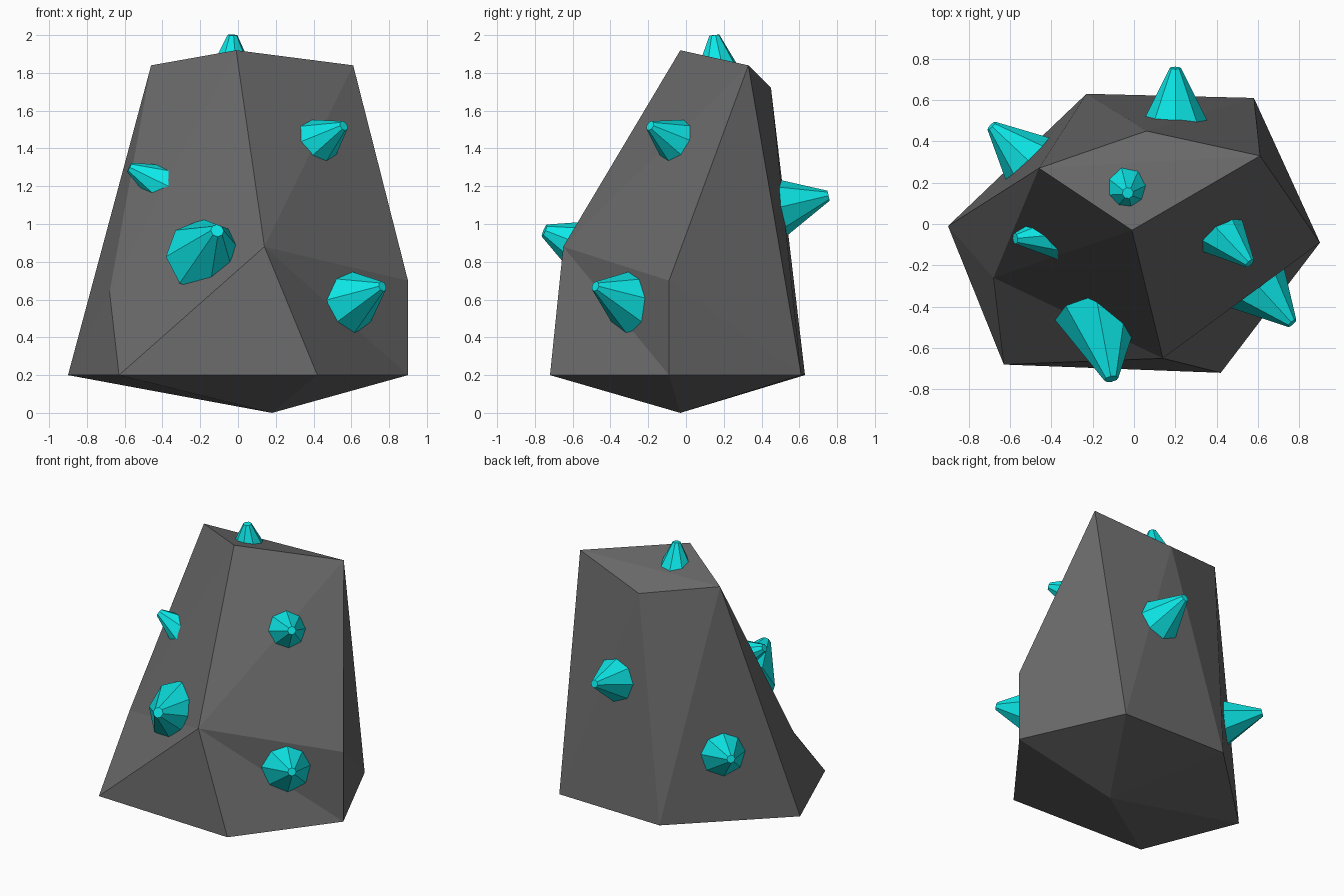
import bpy, bmesh
from mathutils import Vector

old = bpy.data.objects.get("Cube")
if old:
    bpy.data.objects.remove(old, do_unlink=True)


def make_material(name, colour):
    mat = bpy.data.materials.new(name)
    mat.use_nodes = True
    mat.diffuse_color = colour
    mat.node_tree.nodes["Principled BSDF"].inputs["Base Color"].default_value = colour
    return mat


def finish(bm, name, mat):
    bmesh.ops.recalc_face_normals(bm, faces=bm.faces)
    mesh = bpy.data.meshes.new(name)
    bm.to_mesh(mesh)
    bm.free()
    mesh.materials.append(mat)
    obj = bpy.data.objects.new(name, mesh)
    bpy.context.collection.objects.link(obj)
    return obj


stone = make_material("dark grey stone", (0.14, 0.14, 0.14, 1))
crystal = make_material("cyan crystal", (0.004, 0.8, 0.8, 1))

# Boulder corners: top (T), middle (M), rim (R) and the point underneath
corners = {
    "T_front": (-0.01, -0.03, 1.92), "T_right": (0.61, 0.33, 1.84),
    "T_back": (0.06, 0.45, 1.72), "T_left": (-0.46, 0.27, 1.84),
    "M_front": (0.14, -0.65, 0.88), "M_right": (0.9, -0.09, 0.7),
    "M_left": (-0.68, -0.26, 0.64),
    "R_left": (-0.9, -0.01, 0.2), "R_front_left": (-0.63, -0.68, 0.2),
    "R_front_right": (0.42, -0.72, 0.2), "R_right": (0.9, -0.09, 0.2),
    "R_back_right": (0.58, 0.61, 0.2), "R_back_left": (-0.23, 0.63, 0.2),
    "bottom": (0.18, -0.03, 0.0),
}
facets = [
    # Cap
    "T_front T_right T_left", "T_right T_back T_left",
    # Front
    "T_front T_left M_left", "T_front M_left M_front",
    "M_front M_left R_front_left", "M_front R_front_left R_front_right",
    # Right
    "T_front M_front T_right", "M_front M_right T_right",
    "M_front R_right M_right", "M_front R_front_right R_right",
    "M_right R_right R_back_right", "M_right R_back_right T_right",
    # Back
    "T_right R_back_right T_back", "T_back R_back_right R_back_left",
    "T_back R_back_left T_left", "T_left R_back_left R_left",
    # Left
    "T_left R_left M_left", "M_left R_left R_front_left",
]
rim = [name for name in corners if name.startswith("R_")]
facets += [f"{a} {b} bottom" for a, b in zip(rim, rim[1:] + rim[:1])]

bm = bmesh.new()
verts = {name: bm.verts.new(co) for name, co in corners.items()}
for facet in facets:
    bm.faces.new([verts[name] for name in facet.split()])
finish(bm, "boulder", stone)


# Blunt eight-sided spike, its root sunk into the boulder
def add_spike(name, root, tip, radius, tip_radius=0.027, sink=0.06):
    root, tip = Vector(root), Vector(tip)
    axis = tip - root
    length = axis.length
    axis.normalize()
    wide = radius + (radius - tip_radius) * sink / length
    bm = bmesh.new()
    bmesh.ops.create_cone(bm, cap_ends=True, segments=8, radius1=wide,
                          radius2=tip_radius, depth=length + sink)
    bm.transform(axis.to_track_quat("Z", "Y").to_matrix().to_4x4())
    bmesh.ops.translate(bm, verts=bm.verts, vec=(root - axis * sink + tip) / 2)
    finish(bm, name, crystal)


add_spike("top_spike", (-0.035, 0.17, 1.8), (-0.03, 0.15, 2.0), 0.125)
add_spike("back_spike", (0.2, 0.5, 1.09), (0.2, 0.755, 1.15), 0.155)
add_spike("front_spike", (-0.16, -0.48, 0.85), (-0.11, -0.75, 0.965), 0.185, 0.035)
add_spike("upper_right_spike", (0.4, -0.02, 1.42), (0.56, -0.19, 1.52), 0.145)
add_spike("lower_right_spike", (0.61, -0.31, 0.605), (0.765, -0.48, 0.67), 0.155)
add_spike("upper_left_spike", (-0.36, -0.05, 1.19), (-0.575, -0.07, 1.3), 0.13)
add_spike("back_left_spike", (-0.52, 0.315, 0.68), (-0.69, 0.475, 0.74), 0.145)
